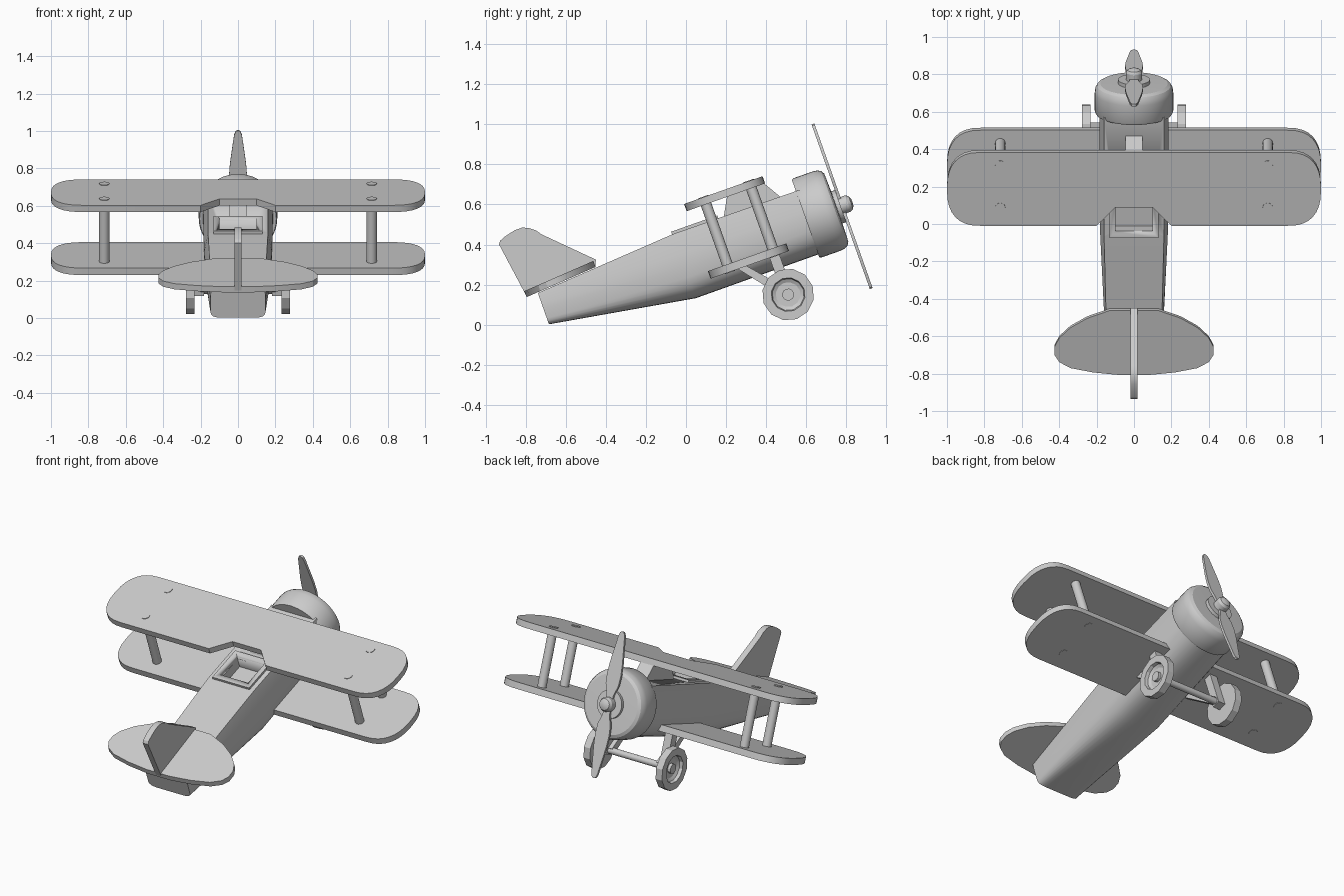
import bpy, bmesh
from math import sin, cos, radians, pi
from mathutils import Matrix, Vector

if "Cube" in bpy.data.objects:
    bpy.data.objects.remove(bpy.data.objects["Cube"])

# Parts are laid out level (nose along +y), then pitched nose-up
PITCH = Matrix.Rotation(radians(19.5), 4, 'X')

grey = bpy.data.materials.new("light grey")
grey.use_nodes = True
grey.diffuse_color = (0.6, 0.6, 0.6, 1)
grey.node_tree.nodes["Principled BSDF"].inputs["Base Color"].default_value = (0.6, 0.6, 0.6, 1)


def finish(name, bm):
    bmesh.ops.remove_doubles(bm, verts=bm.verts, dist=1e-5)
    bmesh.ops.recalc_face_normals(bm, faces=bm.faces)
    mesh = bpy.data.meshes.new(name)
    bm.to_mesh(mesh)
    bm.free()
    mesh.transform(PITCH)
    mesh.materials.append(grey)
    obj = bpy.data.objects.new(name, mesh)
    bpy.context.collection.objects.link(obj)
    bpy.ops.object.select_all(action='DESELECT')
    obj.select_set(True)
    bpy.context.view_layer.objects.active = obj
    bpy.ops.object.shade_smooth_by_angle(angle=radians(28))
    return obj


def loft(name, rings):
    """Skin a list of equal-length rings and cap both ends."""
    bm = bmesh.new()
    loops = [[bm.verts.new(p) for p in ring] for ring in rings]
    n = len(loops[0])
    for a, b in zip(loops, loops[1:]):
        for i in range(n):
            j = (i + 1) % n
            bm.faces.new((a[i], a[j], b[j], b[i]))
    bm.faces.new(loops[0])
    bm.faces.new(loops[-1])
    return finish(name, bm)


def prism(name, outline, axis, lo, hi):
    """Extrude a flat outline along axis 0, 1 or 2."""
    def place(p, d):
        q = list(p)
        q.insert(axis, d)
        return q
    return loft(name, [[place(p, d) for p in outline] for d in (lo, hi)])


def rect(a, b, c, d):
    return [(a, b), (c, b), (c, d), (a, d)]


def mirrored(half):
    return half + [(-x, y) for x, y in reversed(half)]


def lathe(name, profile, origin, direction, sides=32):
    """Turn (radius, distance) points around a direction."""
    bm = bmesh.new()
    vs = [bm.verts.new((r, 0, t)) for r, t in profile]
    es = [bm.edges.new(pair) for pair in zip(vs, vs[1:])]
    bmesh.ops.spin(bm, geom=vs + es, cent=(0, 0, 0), axis=(0, 0, 1),
                   angle=2 * pi, steps=sides)
    turn = Vector(direction).to_track_quat('Z', 'Y').to_matrix().to_4x4()
    bm.transform(Matrix.Translation(origin) @ turn)
    return finish(name, bm)


def rod(name, a, b, r, sides=20):
    d = Vector(b) - Vector(a)
    return lathe(name, [(0, 0), (r, 0), (r, d.length), (0, d.length)], a, d, sides)


# Fuselage: flat deck, bulged sides, belly round at the nose and boxy at the tail
def section(y, deck, wide, top, bottom, power):
    mid = bottom + (top - bottom) * 0.5
    half = [(deck, top), (wide, mid + (top - mid) * 0.35)]
    for k in range(9):
        a = k * pi / 16
        half.append((wide * max(0, cos(a)) ** power,
                     mid - (mid - bottom) * sin(a) ** power))
    half[-1] = (0.0, bottom)
    ring = half + [(-x, z) for x, z in reversed(half[:-1])]
    return [(x, y, z) for x, z in ring]


fuselage = loft("fuselage", [
    section(-0.645, 0.143, 0.148, 0.396, 0.23, 0.3),
    section(0.09, 0.16, 0.182, 0.448, 0.108, 0.65),
    section(0.76, 0.16, 0.186, 0.445, 0.11, 0.85)])


def carve(target, cutter):
    cutter.hide_render = True
    mod = target.modifiers.new("opening", 'BOOLEAN')
    mod.object = cutter
    mod.solver = 'EXACT'
    bpy.ops.object.select_all(action='DESELECT')
    bpy.context.view_layer.objects.active = target
    target.select_set(True)
    bpy.ops.object.modifier_apply(modifier=mod.name)
    bpy.data.objects.remove(cutter)


# Cockpit: raised rim around a shallow well
rim = prism("cockpit_rim", rect(-0.13, 0.085, 0.13, 0.33), 2, 0.43, 0.462)
for part in (fuselage, rim):
    carve(part, prism("cockpit_cutter", rect(-0.1, 0.12, 0.1, 0.3), 2, 0.37, 0.6))

# Engine cowl, hub and propeller
NOSE = (0, 0, 0.3)
AHEAD = (0, 1, 0)
lathe("engine_cowl", [(0, 0.74), (0.205, 0.74), (0.21, 0.75), (0.21, 0.85), (0.207, 0.875),
                      (0.197, 0.893), (0.18, 0.903), (0, 0.908)], NOSE, AHEAD, 48)
lathe("propeller_collar", [(0, 0.9), (0.085, 0.9), (0.085, 0.926), (0, 0.926)], NOSE, AHEAD)
lathe("propeller_cap", [(0, 0.92), (0.043, 0.92), (0.043, 0.965), (0.034, 0.98),
                        (0.018, 0.987), (0, 0.989)], NOSE, AHEAD)
blade = [(0.02, 0.0), (0.024, 0.06), (0.044, 0.12), (0.048, 0.18), (0.043, 0.25),
         (0.021, 0.41), (0.014, 0.43), (0.005, 0.436)]
for name, s in (("upper_blade", 1), ("lower_blade", -1)):
    prism(name, [(x, 0.297 + s * z) for x, z in mirrored(blade)], 1, 0.925, 0.94)


# Wings with rounded tips; the upper one is notched behind
def wing(name, lo, hi, notch):
    half = [(0.1, 0.295), (0.2, 0.192)] if notch else []
    for k in range(17):
        a = (k / 16 - 0.5) * pi
        bow = abs(sin(a)) ** 0.8
        half.append((0.82 + 0.18 * max(0, cos(a)) ** 0.8,
                     0.4 + 0.208 * (bow if a > 0 else -bow)))
    prism(name, mirrored(half), 2, lo, hi)


wing("upper_wing", 0.533, 0.571, True)
wing("lower_wing", 0.175, 0.215, False)
prism("wing_pylon", [(0.355, 0.44), (0.66, 0.44), (0.6, 0.54), (0.41, 0.54)], 0, -0.046, 0.046)

# Tail surfaces
stabilizer = [(0.13, -0.33), (0.25, -0.375), (0.34, -0.43), (0.4, -0.49), (0.424, -0.54),
              (0.424, -0.59), (0.4, -0.63), (0.34, -0.665), (0.22, -0.69), (0.08, -0.705)]
loft("stabilizer", [[(x, y, 0.446 + d + 0.072 * y) for x, y in mirrored(stabilizer)]
                    for d in (0, 0.032)])
prism("tail_fin", [(-0.704, 0.4), (-0.747, 0.69), (-0.735, 0.705), (-0.702, 0.718),
                   (-0.65, 0.73), (-0.611, 0.73), (-0.58, 0.718), (-0.55, 0.694),
                   (-0.529, 0.665), (-0.316, 0.456), (-0.33, 0.425)], 0, -0.019, 0.019)

# Wing struts and landing gear, both sides
rim_profile = [(0, 0), (0.13, 0), (0.13, 0.045), (0.085, 0.045), (0.08, 0.025), (0.062, 0.015),
               (0.03, 0.015), (0.03, 0.035), (0, 0.035)]
AXLE_Y, AXLE_Z = 0.531, -0.029
for side, s in (("left", 1), ("right", -1)):
    for name, y in (("rear", 0.295), ("front", 0.535)):
        rod(f"{side}_{name}_wing_strut", (s * 0.715, y, 0.172), (s * 0.715, y, 0.574), 0.027)
    lathe(f"{side}_wheel", rim_profile, (s * 0.232, AXLE_Y, AXLE_Z), (s, 0, 0), 12)
    x0, x1 = sorted((s * 0.183, s * 0.234))
    prism(f"{side}_front_leg", rect(AXLE_Y - 0.026, AXLE_Z - 0.026, AXLE_Y + 0.026, 0.19),
          0, x0, x1)
    x0, x1 = sorted((s * 0.156, s * 0.2))
    prism(f"{side}_rear_leg", [(0.325, 0.19), (0.37, 0.19), (0.55, -0.015), (0.515, -0.045)],
          0, x0, x1)
rod("axle", (-0.235, AXLE_Y, AXLE_Z), (0.235, AXLE_Y, AXLE_Z), 0.02)
